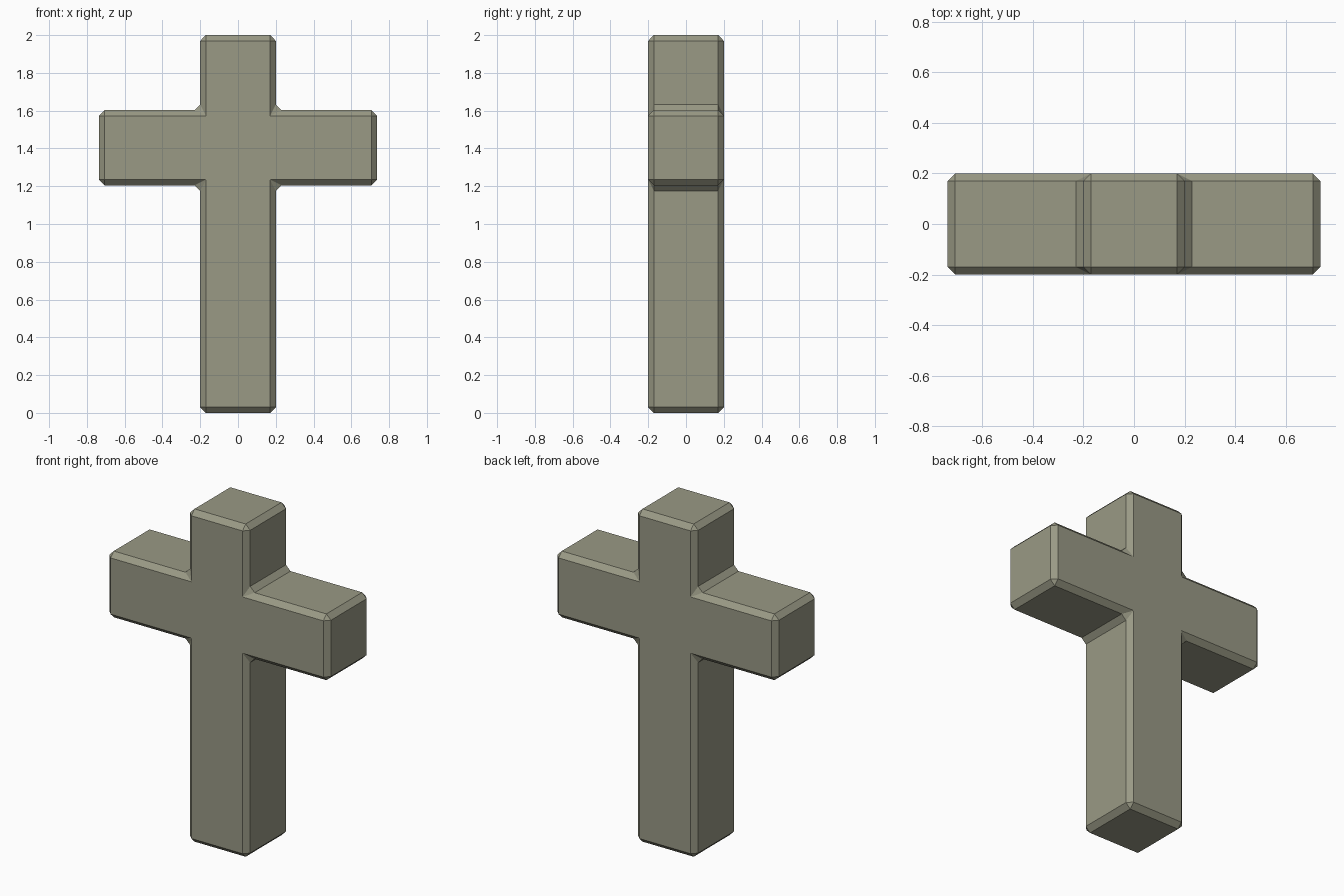
import bpy, bmesh

if "Cube" in bpy.data.objects:
    bpy.data.objects.remove(bpy.data.objects["Cube"])

# stone colour
stone = bpy.data.materials.new("grey_green_stone")
stone.diffuse_color = (0.32, 0.32, 0.235, 1)
stone.use_nodes = True
stone.node_tree.nodes["Principled BSDF"].inputs["Base Color"].default_value = stone.diffuse_color

# cross outline: right half from bottom to top, then mirrored
W, ARM, LOW, HIGH, TOP, D = 0.2, 0.737, 1.205, 1.603, 2.0, 0.2
right = [(W, 0), (W, LOW), (ARM, LOW), (ARM, HIGH), (W, HIGH), (W, TOP)]
outline = right + [(-x, z) for x, z in reversed(right)]

# extrude the outline through the depth
bm = bmesh.new()
front = bm.faces.new([bm.verts.new((x, -D, z)) for x, z in outline])
ext = bmesh.ops.extrude_face_region(bm, geom=[front], use_keep_orig=True)
moved = [v for v in ext["geom"] if isinstance(v, bmesh.types.BMVert)]
bmesh.ops.translate(bm, verts=moved, vec=(0, 2 * D, 0))
bmesh.ops.recalc_face_normals(bm, faces=bm.faces)

mesh = bpy.data.meshes.new("stone_cross")
bm.to_mesh(mesh)
bm.free()
mesh.materials.append(stone)
cross = bpy.data.objects.new("stone_cross", mesh)
bpy.context.collection.objects.link(cross)

# flat chamfer on every edge, inner corners included
bevel = cross.modifiers.new("chamfer", 'BEVEL')
bevel.width = 0.03
bevel.segments = 1
bevel.limit_method = 'ANGLE'
